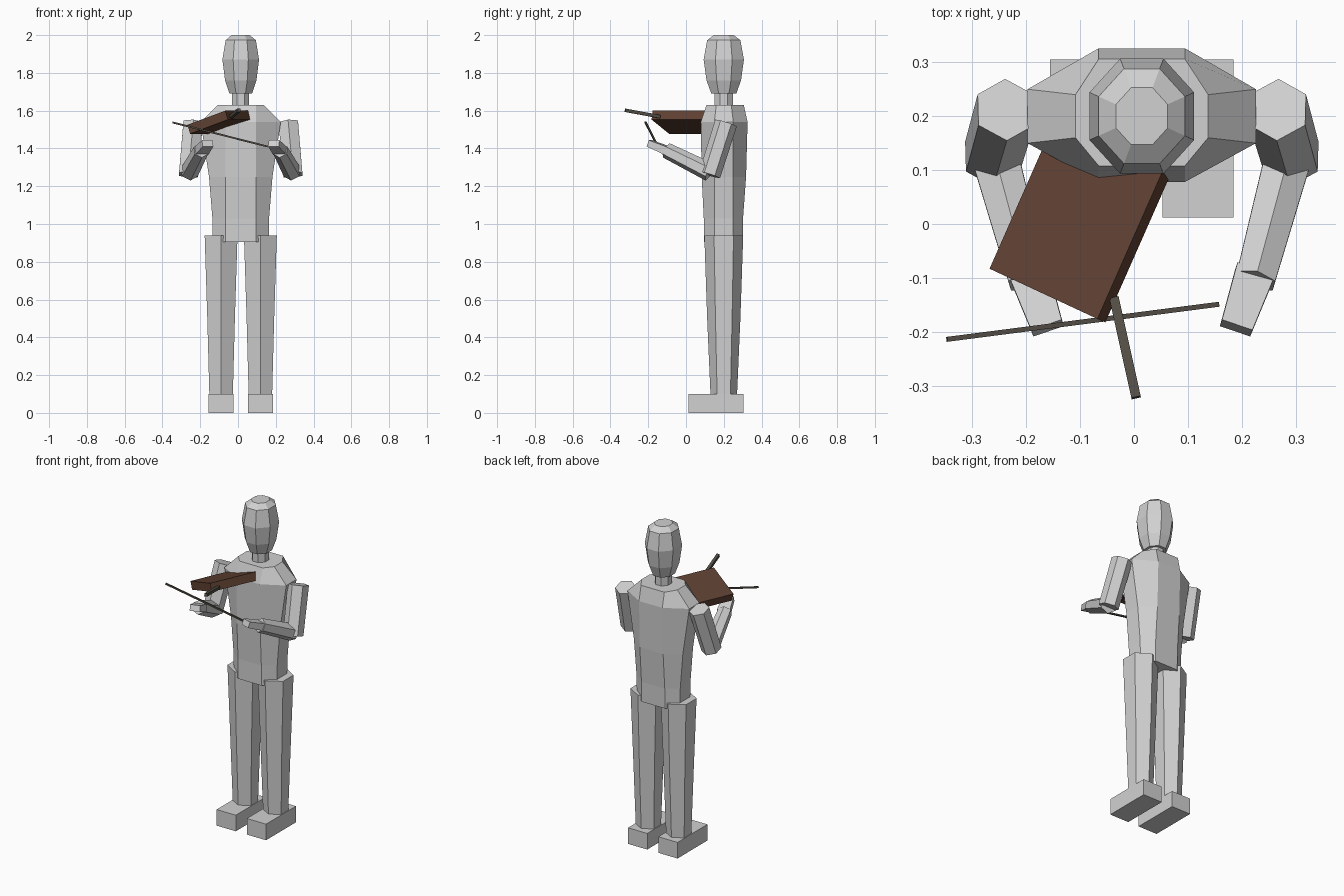
import bpy, bmesh, math
from mathutils import Vector

if "Cube" in bpy.data.objects:
    bpy.data.objects.remove(bpy.data.objects["Cube"])

CX, CY = 0.0145, 0.2   # body axis


def material(name, rgb):
    m = bpy.data.materials.new(name)
    m.diffuse_color = (*rgb, 1)
    m.use_nodes = True
    m.node_tree.nodes["Principled BSDF"].inputs["Base Color"].default_value = m.diffuse_color
    return m


GREY = material("figure grey", (0.64, 0.64, 0.64))
BROWN = material("varnished wood", (0.115, 0.052, 0.032))
DARK = material("dark wood", (0.09, 0.078, 0.062))


def loft(name, rings, mat):
    """Closed flat-faced solid through rings of equal point count."""
    bm = bmesh.new()
    vs = [[bm.verts.new(p) for p in r] for r in rings]
    n = len(vs[0])
    for a, b in zip(vs, vs[1:]):
        for i in range(n):
            j = (i + 1) % n
            bm.faces.new((a[i], a[j], b[j], b[i]))
    bm.faces.new(vs[0])
    bm.faces.new(vs[-1])
    bmesh.ops.recalc_face_normals(bm, faces=bm.faces)
    me = bpy.data.meshes.new(name)
    bm.to_mesh(me)
    bm.free()
    me.materials.append(mat)
    ob = bpy.data.objects.new(name, me)
    bpy.context.collection.objects.link(ob)
    return ob


def oval(n, x, y, z, rx, ry, phase=0.0):
    return [(x + rx * math.cos(phase + 2 * math.pi * i / n),
             y + ry * math.sin(phase + 2 * math.pi * i / n), z) for i in range(n)]


def tube(name, p0, p1, r0, r1, n, ref, mat, flat=1.0, phase=0.0):
    """Tapered n-sided bar from p0 to p1; first corner points along ref."""
    p0, p1, ref = Vector(p0), Vector(p1), Vector(ref)
    d = (p1 - p0).normalized()
    u = (ref - d * ref.dot(d)).normalized()
    v = d.cross(u)
    rings = []
    for p, r in ((p0, r0), (p1, r1)):
        angles = [phase + 2 * math.pi * i / n for i in range(n)]
        rings.append([p + u * r * flat * math.cos(a) + v * r * math.sin(a) for a in angles])
    return loft(name, rings, mat)


# head and neck: octagons with flat sides
K = 1 / math.cos(math.pi / 8)
loft("head", [oval(8, CX, CY, z, r * K, r * 1.1 * K, math.pi / 8) for z, r in
              ((1.69, 0.06), (1.76, 0.083), (1.87, 0.097), (1.973, 0.08), (2.0, 0.048))], GREY)
loft("neck", [oval(8, CX, CY, z, 0.045 * K, 0.05 * K, math.pi / 8) for z in (1.6, 1.71)], GREY)


# torso: eight-sided rings (height, half width, front y, back y, half depth of side)
def torso_ring(z, hx, yf, yb, s):
    c = 0.08
    pts = [(c, yf), (hx, CY - s), (hx, CY + s), (c, yb), (-c, yb), (-hx, CY + s), (-hx, CY - s), (-c, yf)]
    return [(CX + x, y, z) for x, y in pts]


loft("torso", [torso_ring(*r) for r in (
    (0.905, 0.148, 0.094, 0.300, 0.05),
    (1.03, 0.150, 0.094, 0.302, 0.05),
    (1.25, 0.168, 0.083, 0.318, 0.05),
    (1.54, 0.212, 0.078, 0.326, 0.05),
    (1.63, 0.123, 0.108, 0.306, 0.04))], GREY)

for s, side in ((-1, "left"), (1, "right")):
    def P(x, y, z):
        return (CX + s * x, y, z)

    # legs: hexagons with a corner facing forward, and block feet
    x = CX + s * 0.104
    w = 1 / math.cos(math.pi / 6)
    loft(side + "_leg", [oval(6, x, CY, z, hx * w, hy, math.pi / 2) for z, hx, hy in
                         ((0.09, 0.062, 0.07), (0.5, 0.073, 0.088), (0.94, 0.087, 0.103))], GREY)
    loft(side + "_foot", [[(x + a * 0.066, y, z) for a, y in
                           ((-1, 0.012), (1, 0.012), (1, 0.305), (-1, 0.305))] for z in (0, 0.1)], GREY)
    # arms and hands
    tube(side + "_upper_arm", P(0.252, 0.212, 1.535), P(0.277, 0.125, 1.26), 0.06, 0.058, 6, (0, 1, 0), GREY)
    tube(side + "_forearm", P(0.272, 0.125, 1.275), P(0.21, -0.105, 1.39), 0.05, 0.042, 6, (0, 0, 1), GREY)
    tube(side + "_hand", P(0.21, -0.09, 1.385), P(0.175, -0.193, 1.427), 0.052, 0.042, 4, (0, 0, 1), GREY,
         0.6, math.pi / 4)

# instrument body: slab tilted sideways, tucked into the shoulder
A, B = Vector((-0.068, -0.176, 1.6)), Vector((-0.268, -0.083, 1.525))
L = Vector((0.404, 0.915, 0)) * 0.33
T = (A - B).cross(L).normalized() * 0.05
if T.z > 0:
    T = -T
loft("instrument_body", [[A, B, B + L, A + L], [A + T, B + T, B + L + T, A + L + T]], BROWN)

# instrument neck and bow: thin square sticks
tube("instrument_neck", (-0.037, -0.137, 1.568), (0.004, -0.322, 1.602), 0.0125, 0.0125, 4, (0, 0, 1), DARK,
     1.0, math.pi / 4)
tube("bow", (-0.347, -0.214, 1.538), (0.157, -0.149, 1.41), 0.0065, 0.0065, 4, (0, 0, 1), DARK,
     1.0, math.pi / 4)
